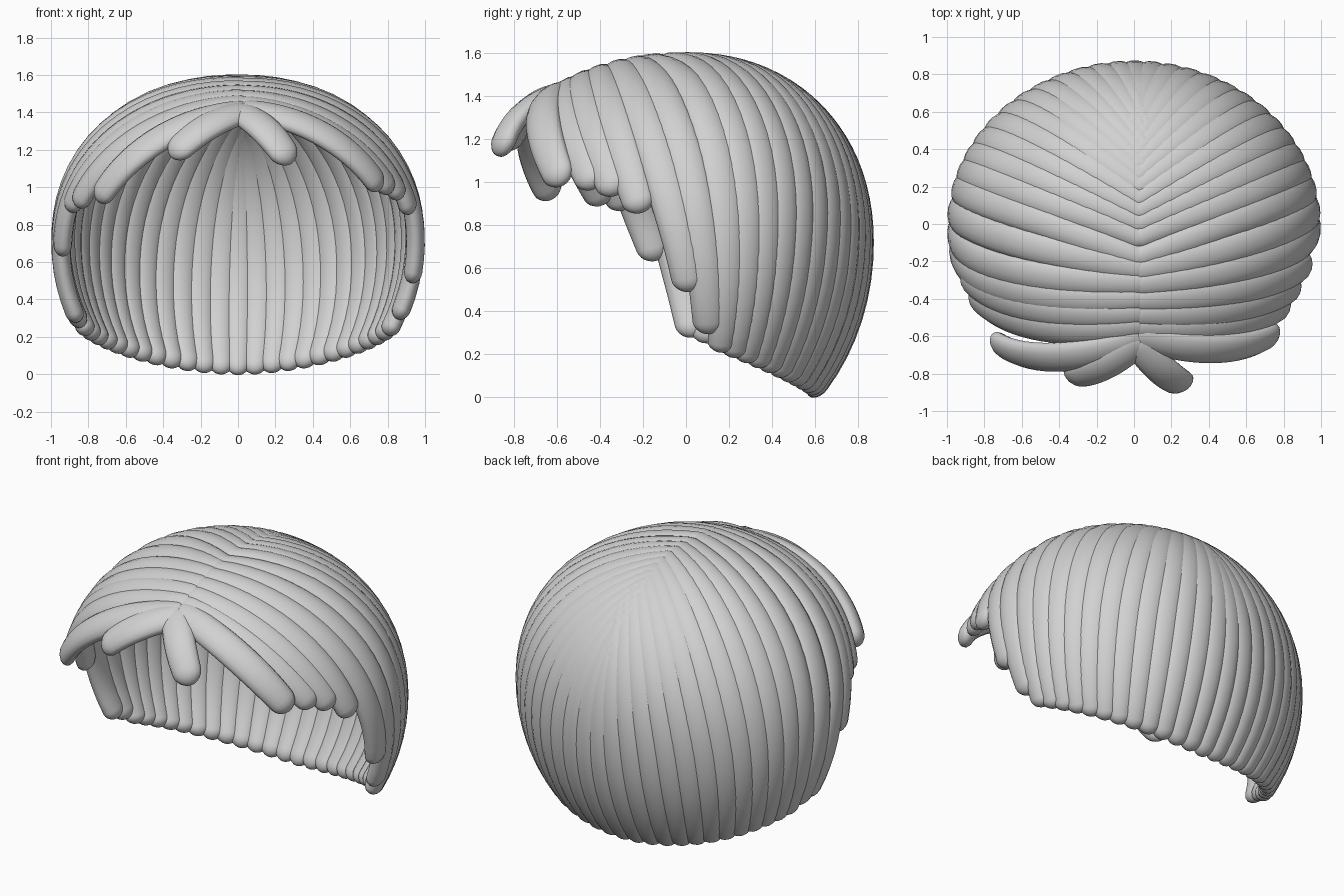
import bpy
import bmesh
import math
from mathutils import Vector

cube = bpy.data.objects.get("Cube")
if cube:
    bpy.data.objects.remove(cube, do_unlink=True)

# One plain grey for all the hair
grey = bpy.data.materials.new("light_grey")
grey.use_nodes = True
grey.diffuse_color = (0.64, 0.64, 0.64, 1)
grey.node_tree.nodes["Principled BSDF"].inputs["Base Color"].default_value = (0.64, 0.64, 0.64, 1)

CENTRE_Z = 0.712
SIDES = 14
THICK = 0.05
FULLNESS = 2.15


def radii(d):
    """Head shape: longer towards the front and the nape."""
    return Vector((0.95, 0.825 if d.y > 0 else 0.98, 0.842 if d.z > 0 else 0.98))


def on_head(d):
    """Point on the head; the upper half is slightly boxier than an ellipsoid."""
    r = radii(d)
    k = 1.0
    if d.z > 0:
        k = (math.hypot(d.x, d.y) ** FULLNESS + d.z ** FULLNESS) ** (-1 / FULLNESS)
    return Vector((d.x * r.x * k, d.y * r.y * k, CENTRE_Z + d.z * r.z * k))


def head_normal(d):
    r = radii(d)
    return Vector((d.x / r.x, d.y / r.y, d.z / r.z)).normalized()


def direction(p):
    q = Vector(p) - Vector((0, 0, CENTRE_Z))
    r = radii(q)
    return Vector((q.x / r.x, q.y / r.y, q.z / r.z)).normalized()


def root_direction(side, y):
    """Point on the parting, reaching a little over to the other side."""
    x = 0.03 - 0.05 * side
    v = y / (0.825 if y > 0 else 0.98)
    return Vector((x, v, math.sqrt(1 - x * x - v * v)))


def strand(name, root, via, tip, half_width, tip_width, lift=0.0):
    """Flattened round-ended lock swept over the head from root to tip."""
    def path(s):
        d = root * (1 - s) ** 2 + via * (2 * s * (1 - s)) + tip * s * s
        return d.normalized()

    def point(s):
        d = path(s)
        return on_head(d) + head_normal(d) * (lift * math.sin(math.pi * s * 0.75))

    cap = tip_width / (root.angle(tip) * 0.88)
    caps = [math.pi / 2 * i / 6 for i in range(6)]
    stations = [(cap * (1 - math.cos(a)), math.sin(a)) for a in caps]
    body = [(cap + (1 - 2 * cap) * i / 22, 1.0) for i in range(23)]
    stations = stations + body + [(1 - s, k) for s, k in reversed(stations)]

    bm = bmesh.new()
    rings = []
    for s, scale in stations:
        n = head_normal(path(s))
        across = (point(s + 0.01) - point(s - 0.01)).cross(n).normalized()
        swell = math.sin(math.pi * s) ** 0.6 if 0 < s < 1 else 0
        w = (tip_width + (half_width - tip_width) * swell) * scale
        t = THICK * scale
        ring = []
        for j in range(SIDES):
            a = math.tau * j / SIDES
            ring.append(bm.verts.new(point(s) + across * (w * math.cos(a)) + n * (t * math.sin(a))))
        rings.append(ring)
    for a, b in zip(rings, rings[1:]):
        for j in range(SIDES):
            k = (j + 1) % SIDES
            bm.faces.new((a[j], a[k], b[k], b[j]))
    bmesh.ops.remove_doubles(bm, verts=bm.verts, dist=0.0001)
    bmesh.ops.recalc_face_normals(bm, faces=bm.faces)
    for f in bm.faces:
        f.smooth = True
    mesh = bpy.data.meshes.new(name)
    bm.to_mesh(mesh)
    bm.free()
    mesh.materials.append(grey)
    bpy.context.collection.objects.link(bpy.data.objects.new(name, mesh))


# Fringe and temple locks: root y on the parting, then the tip
left_locks = [
    (-0.57, (0.28, -0.86, 1.12)),
    (-0.57, (0.77, -0.58, 0.99)),
    (-0.53, (0.87, -0.45, 0.99)),
    (-0.47, (0.91, -0.34, 0.95)),
    (-0.40, (0.94, -0.21, 0.86)),
    (-0.32, (0.96, 0.02, 0.48)),
    (-0.25, (0.92, 0.12, 0.26)),
]
right_locks = [
    (-0.57, (-0.36, -0.82, 1.16)),
    (-0.57, (-0.77, -0.64, 0.93)),
    (-0.52, (-0.91, -0.40, 0.91)),
    (-0.46, (-0.94, -0.29, 0.88)),
    (-0.39, (-0.97, -0.14, 0.63)),
    (-0.31, (-0.91, 0.04, 0.25)),
    (-0.24, (-0.89, 0.11, 0.22)),
]
for side, label, locks in ((1, "left", left_locks), (-1, "right", right_locks)):
    for i, (y, end) in enumerate(locks):
        kind, lift = ("fringe", 0.045) if i < 2 else ("temple", 0)
        root, tip = root_direction(side, y), direction(end)
        via = root.slerp(tip, 0.5) + Vector((0, 0.025 * i, 0))
        strand(f"{label}_{kind}_lock_{i + 1}", root, via, tip, 0.092, 0.072, lift)

# Locks around the sides and back, hanging from the parting to the nape
COUNT = 12
for side, label in ((1, "left"), (-1, "right")):
    for i in range(COUNT):
        t = i / COUNT
        a = math.radians(16 + 74 * t)
        end = (side * 0.87 * math.cos(a), 0.61 * math.sin(a), 0.23 * (1 - t) ** 1.5 - 0.045)
        via = Vector((side * math.cos(a), math.sin(a), 0.38))
        root = root_direction(side, -0.19 + 0.72 * t ** 0.8)
        strand(f"{label}_back_lock_{i + 1}", root, via, direction(end), 0.092, 0.06)
strand("centre_back_lock", root_direction(0, 0.53), Vector((0, 1, 0.38)),
       direction((0, 0.61, -0.045)), 0.088, 0.06)
